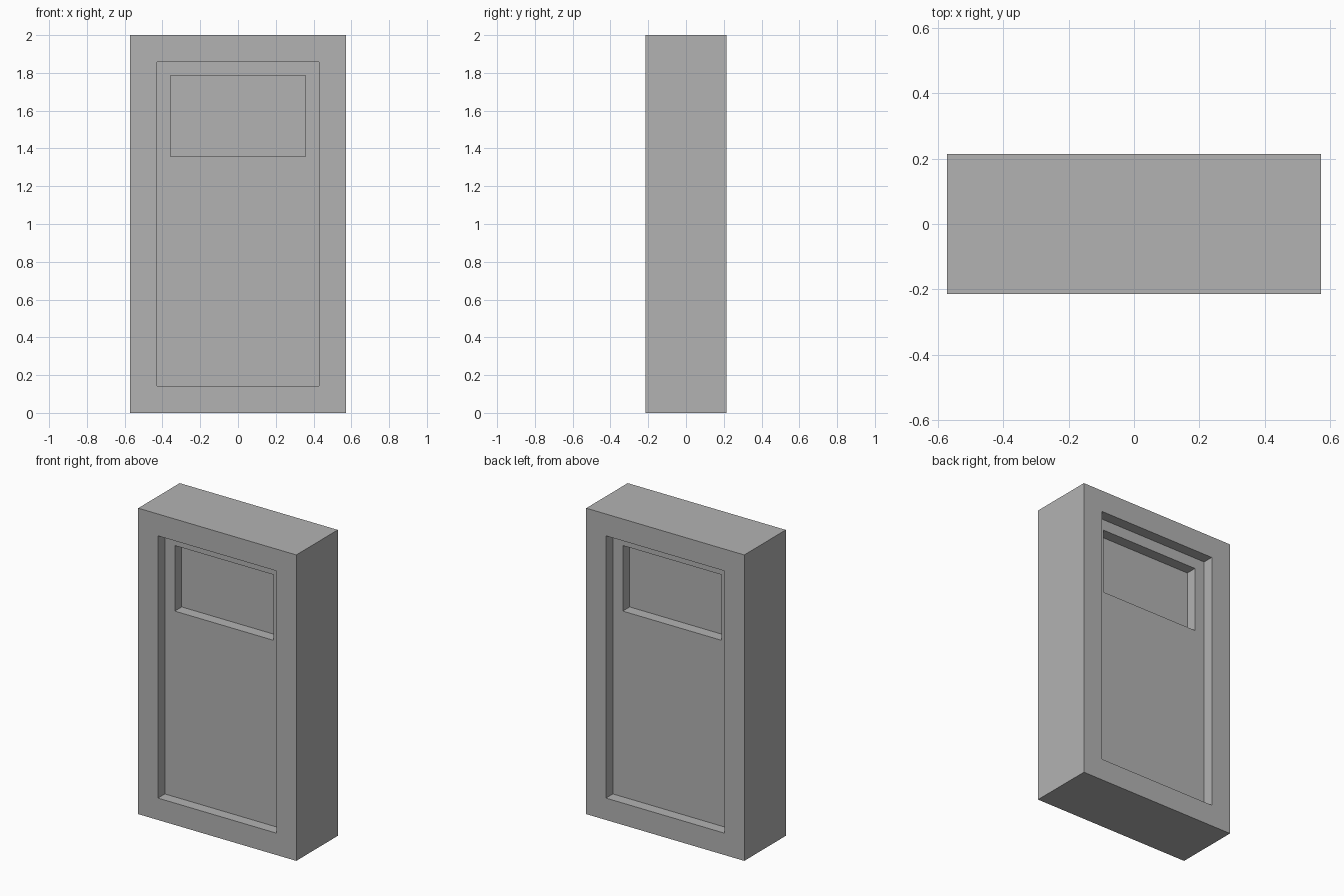
import bpy
import bmesh
from mathutils import Matrix

if "Cube" in bpy.data.objects:
    bpy.data.objects.remove(bpy.data.objects["Cube"], do_unlink=True)

UNIT = 1 / 7                      # border width of the frame
WIDTH, DEPTH, HEIGHT = 8 * UNIT, 3 * UNIT, 2.0
RECESS = UNIT / 2                 # depth of each sunken step
WINDOW_SILL = 9.5 * UNIT

# Plain grey material
grey = bpy.data.materials.new("plain_grey")
grey.use_nodes = True
colour = (0.45, 0.45, 0.45, 1)
grey.diffuse_color = colour
grey.node_tree.nodes["Principled BSDF"].inputs["Base Color"].default_value = colour


def inset(bm, face, border):
    """Inset a face evenly; the face itself stays as the inner rectangle."""
    bmesh.ops.inset_individual(bm, faces=[face], thickness=border, use_even_offset=True)


def sink(bm, face, depth):
    """Push a face straight inwards and return the new floor."""
    direction = -face.normal.copy()
    floor = bmesh.ops.extrude_discrete_faces(bm, faces=[face])["faces"][0]
    bmesh.ops.translate(bm, verts=floor.verts, vec=direction * depth)
    floor.normal_update()
    return floor


# Door block
bm = bmesh.new()
bmesh.ops.create_cube(
    bm, size=1,
    matrix=Matrix.Translation((0, 0, HEIGHT / 2)) @ Matrix.Diagonal((WIDTH, DEPTH, HEIGHT, 1)))
bm.normal_update()

# Sunken panel and window on the front and the back
for side in [f for f in bm.faces if abs(f.normal.y) > 0.9]:
    inset(bm, side, UNIT)
    panel = sink(bm, side, RECESS)
    inset(bm, panel, UNIT / 2)
    for v in panel.verts:
        if v.co.z < HEIGHT / 2:
            v.co.z = WINDOW_SILL
    sink(bm, panel, RECESS)

bmesh.ops.recalc_face_normals(bm, faces=bm.faces)
mesh = bpy.data.meshes.new("door")
bm.to_mesh(mesh)
bm.free()
mesh.materials.append(grey)
door = bpy.data.objects.new("door", mesh)
bpy.context.collection.objects.link(door)
